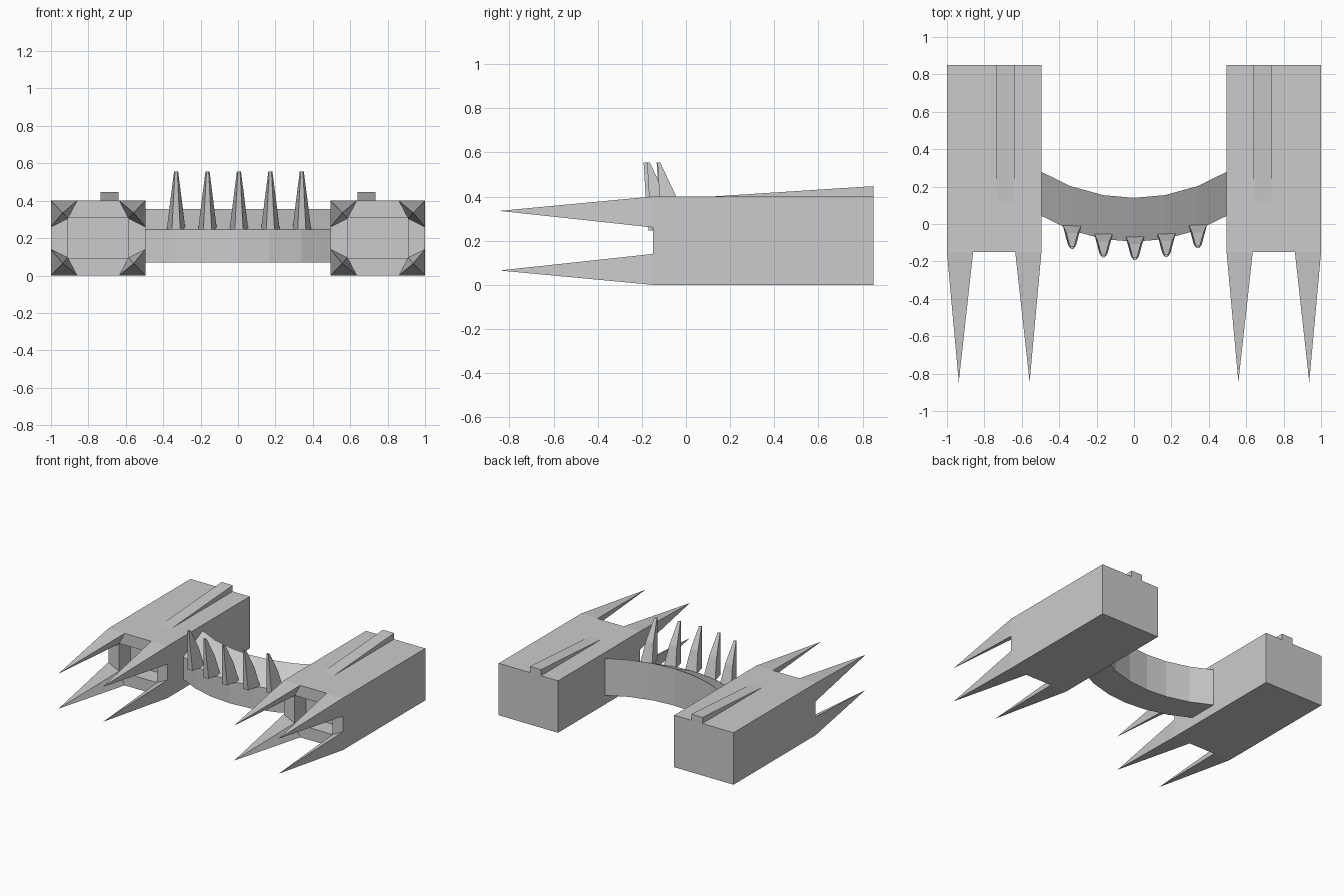
import bpy, bmesh, math

if "Cube" in bpy.data.objects:
    bpy.data.objects.remove(bpy.data.objects["Cube"])


def loft(name, rings):
    """Skin equal-length rings of points and cap both ends (a 1-point ring is a tip)."""
    bm = bmesh.new()
    vs = [[bm.verts.new(p) for p in r] for r in rings]
    for a, b in zip(vs, vs[1:]):
        n = len(a)
        for i in range(n):
            j = (i + 1) % n
            bm.faces.new((a[i], a[j], b[0]) if len(b) == 1 else (a[i], a[j], b[j], b[i]))
    for ring in (vs[0], vs[-1]):
        if len(ring) > 2:
            bm.faces.new(ring)
    bmesh.ops.recalc_face_normals(bm, faces=bm.faces)
    me = bpy.data.meshes.new(name)
    bm.to_mesh(me)
    bm.free()
    ob = bpy.data.objects.new(name, me)
    bpy.context.collection.objects.link(ob)
    return ob


def rect(x0, x1, z0, z1, y):
    return [(x0, y, z0), (x1, y, z0), (x1, y, z1), (x0, y, z1)]


FRONT, BACK, HEIGHT = -0.15, 0.85, 0.40
INNER, OUTER = 0.495, 1.0

for side, s in (("left", -1), ("right", 1)):
    a, b = s * INNER, s * OUTER
    # side block with a recessed front
    loft(side + "_block", [
        rect(a, b, 0, HEIGHT, BACK),
        rect(a, b, 0, HEIGHT, FRONT),
        rect(a + s * .09, b - s * .09, .095, .31, FRONT),
        rect(a + s * .09, b - s * .09, .095, .31, FRONT + .14)])

    # rising rail on top of the block
    x0, x1 = s * .64, s * .735
    loft(side + "_top_rail", [
        [(x, .10, .39), (x, BACK, .39), (x, BACK, .447), (x, .10, .399)] for x in (x0, x1)])

    # four long prongs, one at each front corner
    for xname, cx, dx in (("inner", a, s), ("outer", b, -s)):
        for zname, cz, dz in (("lower", 0, 1), ("upper", HEIGHT, -1)):
            base = [(cx + dx * u, FRONT, cz + dz * v)
                    for u, v in ((0, 0), (.14, 0), (.09, .095), (0, .14))]
            tip = (cx + dx * .063, -.845, cz + dz * .065)
            loft(f"{side}_{xname}_{zname}_prong", [base, [tip]])


# curved bridge with a top that slopes down to the front
R = .957


def edge_y(x):
    return -.095 + R - math.sqrt(R * R - x * x)


rings = []
for x in (-.5, -.34, -.165, 0, .165, .34, .5):
    y = edge_y(x)
    rings.append([(x, y, .07), (x, y + .235, .07), (x, y + .235, .355), (x, y, .245)])
loft("bridge", rings)

# forward-leaning spikes along the front of the bridge
# levels: z, front offset, back offset, half front width, half back width
LEVELS = ((.245, -.075, .03, .022, .05),
          (.40, -.088, -.012, .014, .031),
          (.555, -.097, -.085, .006, .011))
for i in range(5):
    cx = .005 + (i - 2) * .168
    cy = edge_y(cx)
    loft(f"bridge_spike_{i + 1}", [
        [(cx - wf, cy + f, z), (cx + wf, cy + f, z), (cx + wb, cy + k, z), (cx - wb, cy + k, z)]
        for z, f, k, wf, wb in LEVELS])
